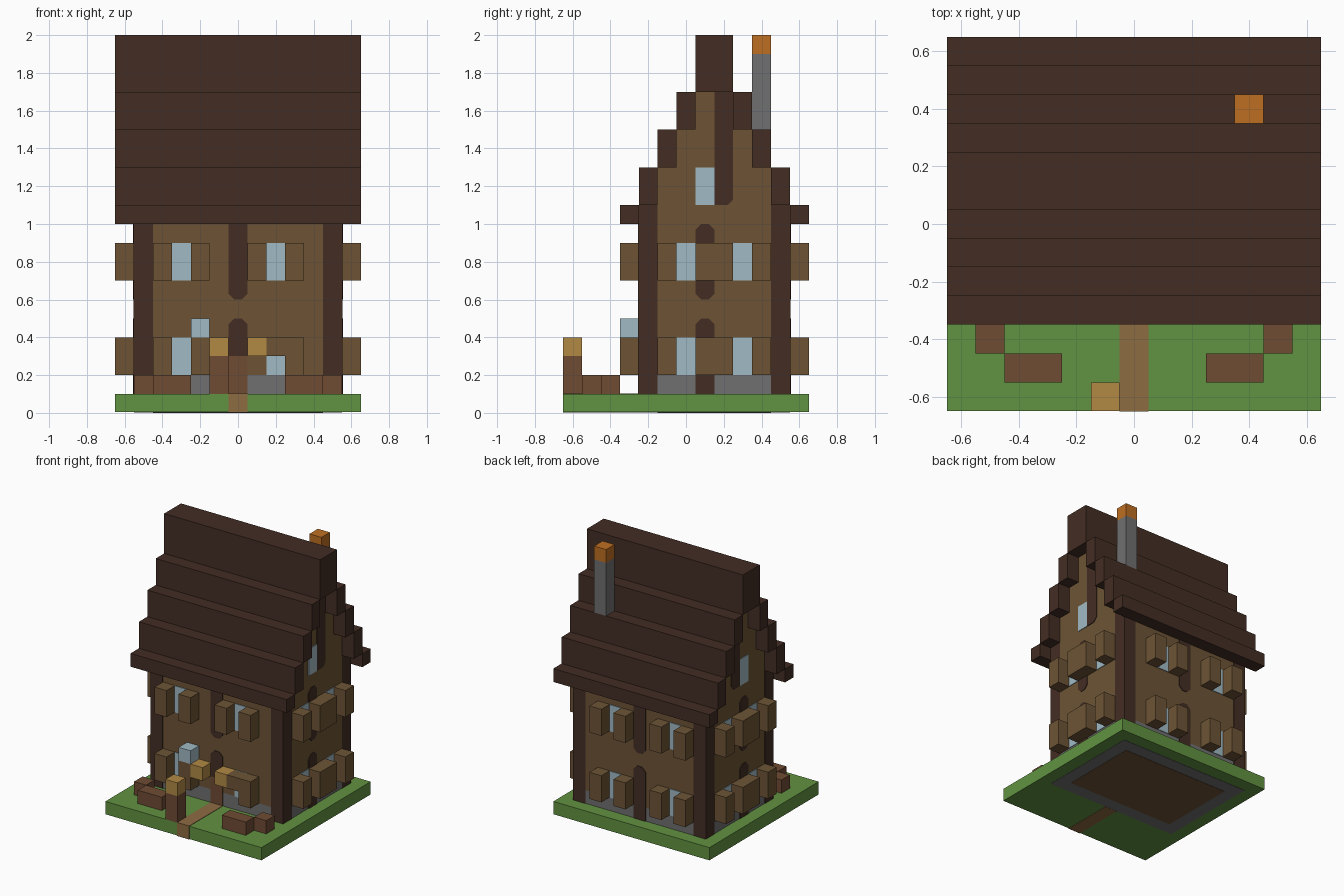
import bpy, bmesh

cube = bpy.data.objects.get("Cube")
if cube:
    bpy.data.objects.remove(cube, do_unlink=True)


def material(name, rgb):
    linear = [((c / 255 + 0.055) / 1.055) ** 2.4 for c in rgb] + [1.0]
    m = bpy.data.materials.new(name)
    m.use_nodes = True
    m.diffuse_color = linear
    bsdf = next(n for n in m.node_tree.nodes if n.type == 'BSDF_PRINCIPLED')
    bsdf.inputs["Base Color"].default_value = linear
    return m


DARK = material("dark timber", (67, 45, 36))
WALL = material("plank brown", (109, 84, 53))
WOOD = material("bench brown", (112, 76, 52))
STONE = material("stone grey", (112, 112, 112))
FIRE = material("ember orange", (190, 110, 34))
GRASS = material("grass green", (97, 146, 65))
GLASS = material("pale glass", (160, 186, 196))
LAMP = material("lamp yellow", (178, 138, 69))
PATH = material("path brown", (141, 108, 66))


def finish(name, bm, mat):
    bmesh.ops.recalc_face_normals(bm, faces=bm.faces[:])
    mesh = bpy.data.meshes.new(name)
    bm.to_mesh(mesh)
    bm.free()
    mesh.materials.append(mat)
    ob = bpy.data.objects.new(name, mesh)
    bpy.context.collection.objects.link(ob)


def box(name, mat, x, y, z):
    """Block spanning the given (min, max) ranges."""
    bm = bmesh.new()
    bmesh.ops.create_cube(bm, size=1)
    for v in bm.verts:
        v.co = [r[0] if c < 0 else r[1] for c, r in zip(v.co, (x, y, z))]
    finish(name, bm, mat)


def cell(c):
    return (c - 0.05, c + 0.05)


HX, Y0, Y1 = 0.55, -0.25, 0.55      # house footprint

# Each wall maps (along, height, outward distance) to a point
SIDES = {
    "front": lambda u, z, d: (u, Y0 - d, z),
    "back": lambda u, z, d: (u, Y1 + d, z),
    "left": lambda u, z, d: (HX + d, u, z),
    "right": lambda u, z, d: (-HX - d, u, z),
}


def plate(name, side, mat, u, z, cut=""):
    """Thin panel on a wall; cut lists the chamfered corners."""
    c, place = 0.03, SIDES[side]
    (a, b), (lo, hi) = cell(u), z
    pts = []
    for key, px, pz, sx, sz, flip in (("1", a, lo, 1, 1, False), ("2", b, lo, -1, 1, True),
                                      ("3", b, hi, -1, -1, False), ("4", a, hi, 1, -1, True)):
        if key in cut:
            pair = [(px, pz + sz * c), (px + sx * c, pz)]
            pts += pair[::-1] if flip else pair
        else:
            pts.append((px, pz))
    bm = bmesh.new()
    near = [bm.verts.new(place(p, q, 0.005)) for p, q in pts]
    far = [bm.verts.new(place(p, q, -0.01)) for p, q in pts]
    bm.faces.new(near)
    bm.faces.new(far)
    n = len(pts)
    for i in range(n):
        j = (i + 1) % n
        bm.faces.new((near[i], near[j], far[j], far[i]))
    finish(name, bm, mat)


def bump(name, side, mat, u, z):
    """Block standing out from a wall by one unit of the grid."""
    a, b = cell(u)
    p, q = SIDES[side](a, z[0], 0), SIDES[side](b, z[1], 0.1)
    box(name, mat, *[(min(s, t), max(s, t)) for s, t in zip(p, q)])


# Ground with the path and the underside of the house
box("lawn", GRASS, (-0.65, 0.65), (-0.65, 0.65), (0.004, 0.1))
box("path", PATH, (-0.05, 0.05), (-0.652, Y0), (0.001, 0.103))
box("footing", STONE, (-HX, HX), (Y0, Y1), (0.002, 0.05))
box("floor", WALL, (-0.45, 0.45), (-0.15, 0.45), (0, 0.04))

# House body and corner posts
box("foundation", STONE, (-HX, HX), (Y0, Y1), (0.1, 0.2))
box("walls", WALL, (-HX, HX), (Y0, Y1), (0.2, 1.1))
for sx in (-1, 1):
    for y in (Y0 - 0.003, Y1 + 0.003 - 0.103):
        xs = sorted((sx * 0.45, sx * (HX + 0.003)))
        box("corner_post", DARK, xs, (y, y + 0.103), (0.1, 1.1))

# Stepped gable and roof, mirrored about y = 0.15
for i in range(3):
    top = 1.3 + 0.2 * i
    box("gable", WALL, (-HX, HX), (-0.15 + 0.1 * i, 0.45 - 0.1 * i), (top - 0.3, top))
for i, zs in enumerate(((1.0, 1.1), (1.1, 1.3), (1.3, 1.5), (1.5, 1.7))):
    y = -0.35 + 0.1 * i
    box("roof_step_front", DARK, (-0.65, 0.65), (y, y + 0.1), zs)
    box("roof_step_back", DARK, (-0.65, 0.65), (0.2 - y, 0.3 - y), zs)
box("roof_ridge", DARK, (-0.65, 0.65), (0.05, 0.25), (1.7, 2.0))

# Chimney
box("chimney", STONE, cell(0.4), cell(0.4), (1.5, 1.9))
box("chimney_fire", FIRE, cell(0.4), cell(0.4), (1.9, 2.0))

# Windows, shutters and wall beams
LOW, HIGH = (0.2, 0.4), (0.7, 0.9)
for side in SIDES:
    gabled = side in ("left", "right")
    windows = (0.0, 0.3) if gabled else (-0.3, 0.2)
    for floor in (LOW, HIGH):
        for w in windows:
            plate("window", side, GLASS, w, floor)
            for s in (w - 0.1, w + 0.1):
                if not (side == "front" and floor == LOW and abs(s - 0.1) < 0.01):
                    bump("shutter", side, WALL, s, floor)
    middle = 0.1 if gabled else 0.0
    plate("lower_beam", side, DARK, middle, (0.3 if side == "front" else 0.1, 0.5), "34")
    plate("upper_beam", side, DARK, middle, (0.6, 1.0), "1234" if gabled else "12")
    if gabled:
        plate("gable_window", side, GLASS, 0.1, (1.1, 1.3), "")
        plate("gable_beam", side, DARK, 0.2, (1.1, 1.7), "2")

# Entrance
plate("door", "front", WOOD, 0.0, (0.1, 0.3))
for x in (-0.1, 0.1):
    bump("wall_lamp", "front", LAMP, x, (0.3, 0.4))
bump("lamp_bracket", "front", WALL, 0.2, (0.3, 0.4))
bump("glass_lantern", "front", GLASS, -0.2, (0.4, 0.5))

# Garden
box("gate_post", WOOD, cell(-0.1), cell(-0.6), (0.1, 0.3))
box("gate_lamp", LAMP, cell(-0.1), cell(-0.6), (0.3, 0.4))
for sx in (-1, 1):
    box("bench", WOOD, sorted((sx * 0.25, sx * 0.45)), cell(-0.5), (0.1, 0.2))
    box("bench_end", WOOD, cell(sx * 0.5), cell(-0.4), (0.1, 0.2))
